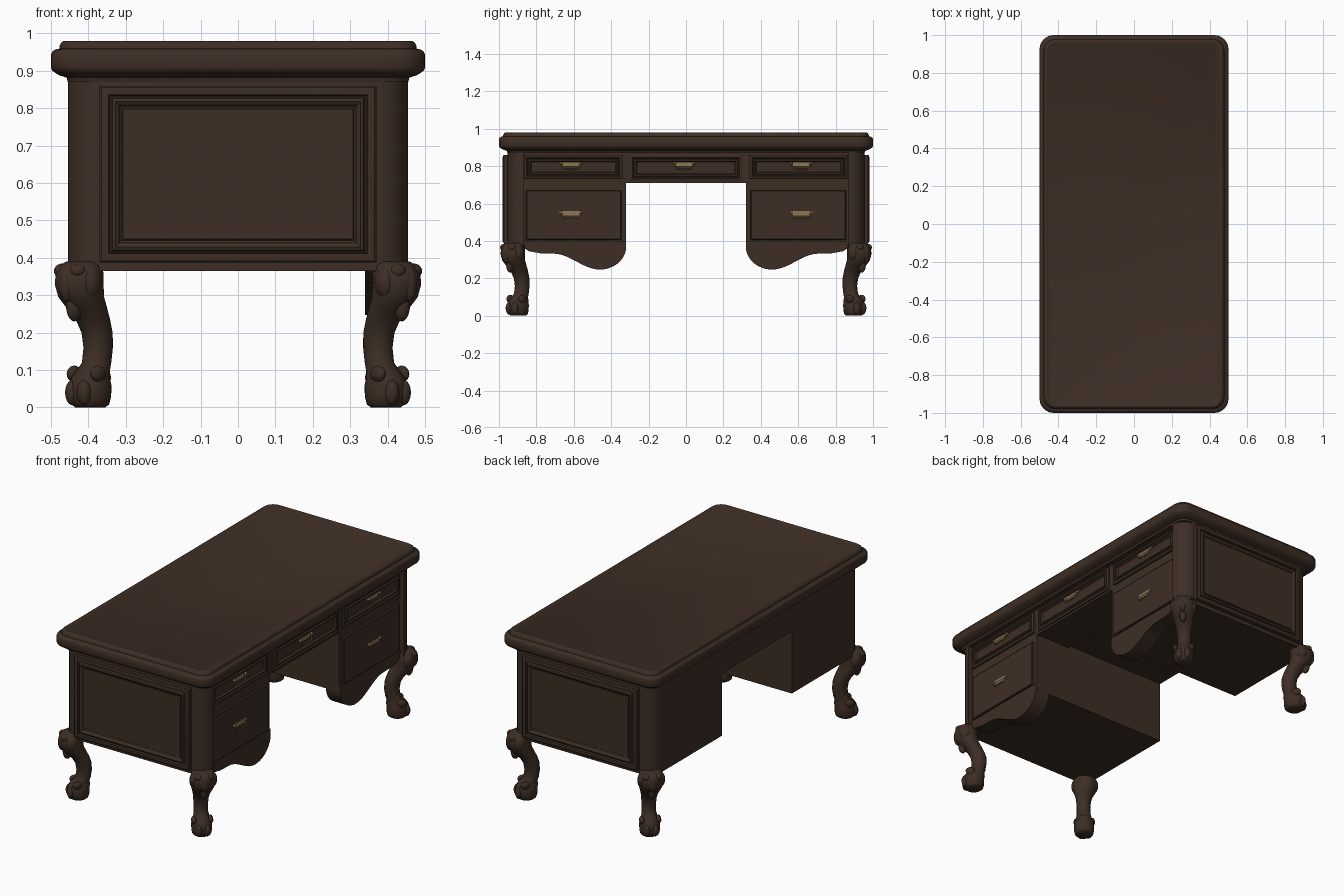
import bpy, bmesh, math
from mathutils import Vector, Matrix

if "Cube" in bpy.data.objects:
    bpy.data.objects.remove(bpy.data.objects["Cube"])


def material(name, rgb):
    m = bpy.data.materials.new(name)
    m.diffuse_color = (*rgb, 1)
    m.use_nodes = True
    m.node_tree.nodes["Principled BSDF"].inputs["Base Color"].default_value = m.diffuse_color
    return m


WOOD = material("dark_walnut", (0.047, 0.027, 0.018))
BRASS = material("aged_brass", (0.27, 0.18, 0.09))


def finish(name, bm, mat, angle=35):
    bmesh.ops.recalc_face_normals(bm, faces=bm.faces)
    me = bpy.data.meshes.new(name)
    bm.to_mesh(me)
    bm.free()
    ob = bpy.data.objects.new(name, me)
    bpy.context.collection.objects.link(ob)
    me.materials.append(mat)
    bpy.ops.object.select_all(action='DESELECT')
    ob.select_set(True)
    bpy.context.view_layer.objects.active = ob
    bpy.ops.object.shade_smooth_by_angle(angle=math.radians(angle))
    return ob


def loft(bm, rings):
    """Skin closed rings of equal length and cap both ends."""
    vs = [[bm.verts.new(p) for p in r] for r in rings]
    n = len(vs[0])
    for a, b in zip(vs, vs[1:]):
        for i in range(n):
            bm.faces.new((a[i], a[(i + 1) % n], b[(i + 1) % n], b[i]))
    bm.faces.new(vs[0])
    bm.faces.new(vs[-1])


def arc(cx, cy, r, a0, n=8):
    return [(cx + r * math.cos(math.radians(a0 + 90 * i / n)),
             cy + r * math.sin(math.radians(a0 + 90 * i / n))) for i in range(n + 1)]


def rounded_rect(hx, hy, r):
    return (arc(hx - r, hy - r, r, 0) + arc(r - hx, hy - r, r, 90)
            + arc(r - hx, r - hy, r, 180) + arc(hx - r, r - hy, r, 270))


# Moulded table top: (inset from edge, height)
bm = bmesh.new()
profile = [(.045, .87), (.042, .882), (.022, .888), (.014, .893), (.004, .9), (0, .908),
           (0, .944), (.004, .952), (.012, .957), (.022, .959), (.023, .966),
           (.027, .975), (.034, .98), (.04, .98), (.043, .978)]
loft(bm, [[(x, y, z) for x, y in rounded_rect(.5 - i, 1 - i, .075 - i * .6)] for i, z in profile])
finish("desk_top", bm, WOOD)

# Pedestals with rounded corner columns and a set-back drawer face
outline = arc(.37, .87, .085, 0) + arc(-.37, .87, .085, 90) + [(-.455, .32), (.425, .32), (.425, .87)]
for s, side in ((-1, "front"), (1, "rear")):
    bm = bmesh.new()
    loft(bm, [[(x, s * y, z) for x, y in outline] for z in (.365, .88)])
    finish(side + "_pedestal", bm, WOOD)


def box(name, lo, hi, mat):
    bm = bmesh.new()
    loft(bm, [[(lo[0], lo[1], z), (hi[0], lo[1], z), (hi[0], hi[1], z), (lo[0], hi[1], z)]
              for z in (lo[2], hi[2])])
    return finish(name, bm, mat)


# Beam over the kneehole
box("kneehole_beam", (-.455, -.33, .725), (.425, .33, .88), WOOD)
box("centre_drawer_box", (.2, -.32, .71), (.427, .32, .87), WOOD)


def panel(name, u0, u1, z0, z1, steps, place):
    """Nested rectangles (inset, height) placed on a wall by place(u, z, height)."""
    bm = bmesh.new()
    loft(bm, [[place(u0 + i, z0 + i, h), place(u1 - i, z0 + i, h),
               place(u1 - i, z1 - i, h), place(u0 + i, z1 - i, h)] for i, h in steps])
    return finish(name, bm, WOOD, 25)


# Framed end panels
END = [(0, -.02), (0, .018), (.005, .023), (.012, .025), (.024, .024), (.027, .014), (.03, .014),
       (.034, .024), (.042, .027), (.05, .022), (.054, .013), (.06, .01), (.063, .014)]
for s, side in ((-1, "front"), (1, "rear")):
    panel(side + "_end_panel", -.37, .37, .387, .86, END,
          lambda u, z, h, s=s: (u, s * (.955 + h), z))


# Drawer fronts and bail handles
def on_face(u, z, h):
    return (.425 + h, u, z)


FRAMED = [(0, -.01), (0, .01), (.006, .014), (.013, .014), (.018, .008), (.022, .008),
          (.025, .016), (.032, .016), (.038, .006)]
PLAIN = [(0, -.01), (0, .012), (.004, .015)]


def handle(name, y, z):
    bm = bmesh.new()
    x = .437
    # stepped back plate
    for hw, z0, z1, t in ((.06, .006, .02, .006), (.045, -.004, .008, .004)):
        m = Matrix.Translation((x + t / 2, y, z + (z0 + z1) / 2)) @ Matrix.Diagonal((t, 2 * hw, z1 - z0, 1))
        bmesh.ops.create_cube(bm, size=1, matrix=m)
    # curved bail
    rings = []
    for k in range(17):
        a = math.pi * k / 16
        cy, cz = y - .052 * math.cos(a), z + .008 - .028 * min(1, 1.25 * math.sin(a))
        cx = x + .007 + .008 * math.sin(a)
        rad = Vector((0, -math.cos(a), -math.sin(a)))
        rings.append([Vector((cx, cy, cz)) + .0035 * (rad * math.cos(b) + Vector((1, 0, 0)) * math.sin(b))
                      for b in (j * math.pi / 3 for j in range(6))])
    loft(bm, rings)
    # end posts
    for e in (-1, 1):
        bmesh.ops.create_uvsphere(bm, u_segments=8, v_segments=6, radius=.008,
                                  matrix=Matrix.Translation((x + .007, y + e * .052, z + .012)))
    finish(name, bm, BRASS)


panel("centre_drawer", -.3, .3, .722, .86, FRAMED, on_face)
handle("centre_handle", -.01, .803)
for s, side in ((-1, "front"), (1, "rear")):
    a, b = sorted((s * .34, s * .865))
    panel(side + "_upper_drawer", a, b, .73, .86, FRAMED, on_face)
    handle(side + "_upper_handle", s * .615, .803)
    a, b = sorted((s * .345, s * .855))
    panel(side + "_lower_drawer", a, b, .405, .67, PLAIN, on_face)
    handle(side + "_lower_handle", s * .615, .54)

    # Scalloped apron under each pedestal
    pts = [(.32, .4)]
    for k in range(13):
        t = k / 12
        pts.append((.32 + .14 * (1 - math.cos(t * math.pi / 2)), .37 - .123 * math.sin(t * math.pi / 2)))
    for k in range(1, 17):
        t = k / 16
        pts.append((.46 + .25 * t, .247 + .085 * (1 - math.cos(t * math.pi)) / 2))
    pts += [(.78, .334), (.84, .345), (.87, .365), (.87, .4)]
    bm = bmesh.new()
    loft(bm, [[(x, s * y, z) for y, z in pts] for x in (.34, .434)])
    finish(side + "_apron", bm, WOOD)

# Cabriole legs bent along the diagonal: (height, diagonal offset, radial radius, side radius)
LEG = [(0, 0, .04, .04), (.008, 0, .052, .05), (.03, 0, .058, .055), (.06, 0, .058, .056),
       (.082, -.002, .052, .05), (.1, -.012, .046, .043), (.12, -.024, .041, .038),
       (.16, -.03, .041, .038), (.2, -.026, .043, .041), (.235, -.01, .047, .046),
       (.265, .012, .055, .054), (.295, .034, .062, .062), (.33, .042, .066, .066),
       (.36, .04, .064, .064), (.38, .034, .058, .058), (.39, .028, .045, .045)]
# Carved lumps: (diagonal, sideways, height, radius along diagonal, sideways, up)
CARVING = [(.045, .05, .335, .03, .024, .042), (.045, -.05, .335, .03, .024, .042),
           (.088, 0, .33, .022, .022, .048), (.075, .03, .365, .024, .022, .02),
           (.075, -.03, .365, .024, .022, .02), (.06, 0, .275, .025, .02, .045),
           (.015, .045, .09, .026, .014, .022), (.015, -.045, .09, .026, .014, .022),
           (.045, .022, .04, .02, .02, .034), (.045, -.022, .04, .02, .02, .034),
           (-.035, 0, .08, .026, .036, .028)]
for sx, xn in ((-1, "left"), (1, "right")):
    for sy, yn in ((-1, "front"), (1, "rear")):
        D = Vector((sx, sy, 0)).normalized()
        S = Vector((-D.y, D.x, 0))
        foot = Vector((sx * .395, sy * .897, 0))
        bm = bmesh.new()
        rings = []
        for z, d, rd, rs in LEG:
            ring = []
            for k in range(20):
                a = math.tau * k / 20
                ring.append(foot + D * (d + rd * math.cos(a)) + S * rs * math.sin(a) + Vector((0, 0, z)))
            rings.append(ring)
        loft(bm, rings)
        for d, t, z, r1, r2, r3 in CARVING:
            c = foot + D * d + S * t + Vector((0, 0, z))
            m = Matrix((D * r1, S * r2, Vector((0, 0, r3)))).transposed().to_4x4()
            bmesh.ops.create_uvsphere(bm, u_segments=14, v_segments=10, radius=1,
                                      matrix=Matrix.Translation(c) @ m)
        finish(f"{yn}_{xn}_leg", bm, WOOD, 50)
